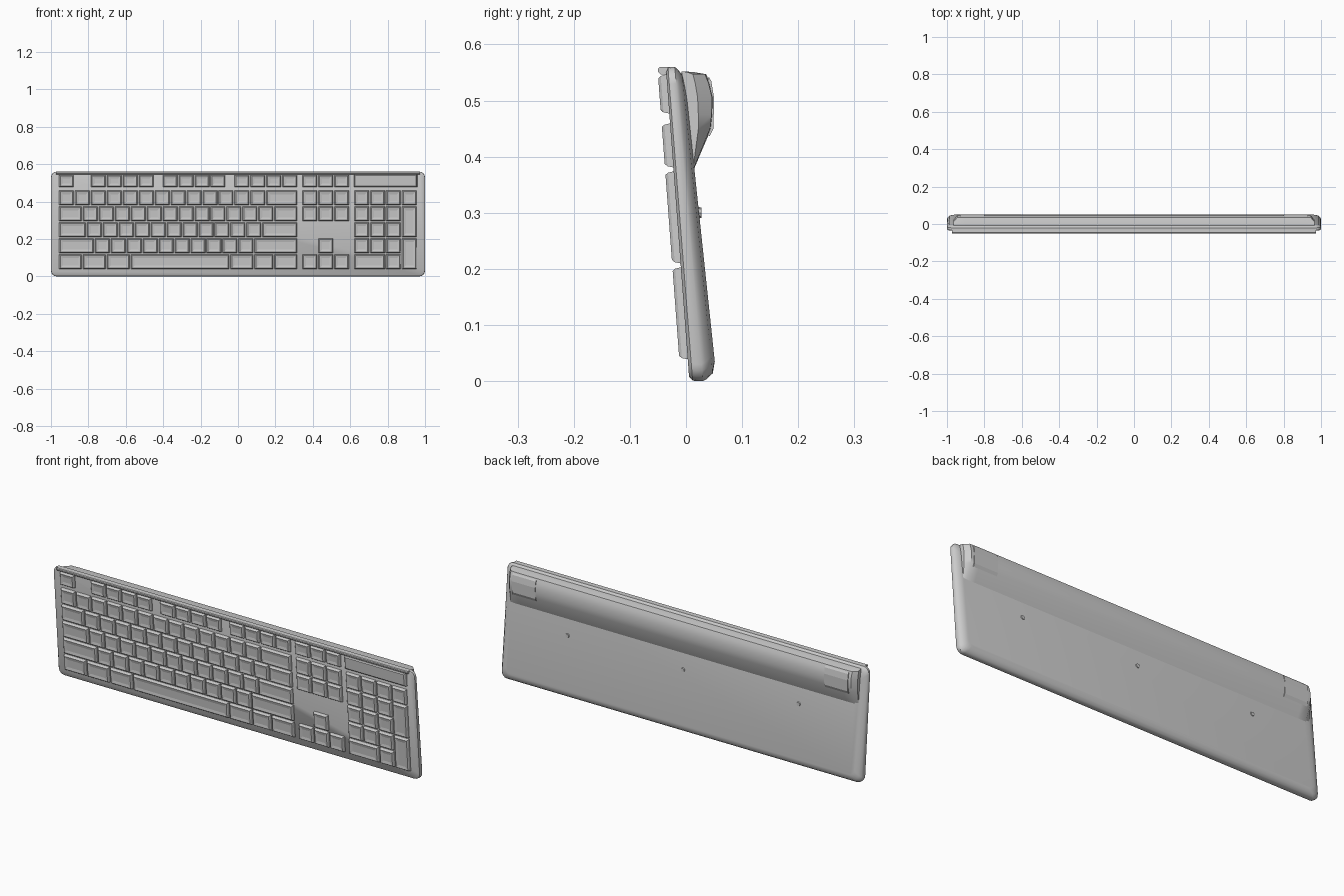
import bpy, bmesh, math

if "Cube" in bpy.data.objects:
    bpy.data.objects.remove(bpy.data.objects["Cube"])

U = 0.0853           # one key unit
X0 = -0.96           # left edge of the key field
front = lambda z: 0.006 - 0.075 * z     # sloping deck plane
back = lambda z: 0.055 - 0.106 * z      # sloping back plane
cap = lambda z: front(z) - 0.015        # key top plane


def finish(name, bm, smooth=None):
    bmesh.ops.recalc_face_normals(bm, faces=bm.faces)
    me = bpy.data.meshes.new(name)
    bm.to_mesh(me)
    bm.free()
    ob = bpy.data.objects.new(name, me)
    bpy.context.collection.objects.link(ob)
    if smooth:
        bpy.context.view_layer.objects.active = ob
        ob.select_set(True)
        bpy.ops.object.shade_smooth_by_angle(angle=math.radians(smooth))
        ob.select_set(False)
    return ob


def loft(bm, rings, close_ends=True):
    loops = [[bm.verts.new(p) for p in r] for r in rings]
    n = len(loops[0])
    for a, b in zip(loops, loops[1:]):
        for i in range(n):
            bm.faces.new((a[i], a[(i + 1) % n], b[(i + 1) % n], b[i]))
    if close_ends:
        bm.faces.new(loops[0])
        bm.faces.new(loops[-1])


def rounded(inset, r=0.03, seg=4):
    # rounded rectangle outline in x and z
    hx, lo, hi = 1 - inset, inset, 0.56 - inset
    pts = []
    for cx, cz, a0 in ((hx - r, hi - r, 0), (r - hx, hi - r, 90),
                       (r - hx, lo + r, 180), (hx - r, lo + r, 270)):
        for i in range(seg + 1):
            a = math.radians(a0 + 90 * i / seg)
            pts.append((cx + r * math.cos(a), cz + r * math.sin(a)))
    return pts


# Case: layered rounded outlines between deck and back planes
bm = bmesh.new()
rings = []
for inset, t in ((0.008, 0), (0.001, 0.12), (0, 0.25), (0, 0.5),
                 (0.004, 0.65), (0.014, 0.88), (0.035, 1)):
    rings.append([(x, front(z) * (1 - t) + back(z) * t, z) for x, z in rounded(inset)])
loft(bm, rings)
finish("case", bm, 35)

# Raised bar along the top edge
bm = bmesh.new()
bar = ((-0.03, 0.545), (-0.046, 0.547), (-0.05, 0.551), (-0.05, 0.557),
       (-0.046, 0.56), (-0.025, 0.56))
loft(bm, [[(x, y, z) for y, z in bar] for x in (-0.972, 0.972)])
finish("top_bar", bm, 35)

# Rear hump
bm = bmesh.new()
hump = ((-0.008, 0.552), (0.012, 0.551), (0.036, 0.547), (0.043, 0.53), (0.049, 0.505),
        (0.048, 0.475), (0.045, 0.45), (0.013, 0.375), (0.0, 0.375))
rings = []
for x, k in ((-0.965, 0.45), (-0.945, 0.95), (-0.9, 1), (0.9, 1), (0.945, 0.95), (0.965, 0.45)):
    rings.append([(x, (back(z) - 0.004) * (1 - k) + y * k, z) for y, z in hump])
loft(bm, rings)
finish("rear_hump", bm, 35)

# Folding feet at both ends of the hump
for side, label in ((-1, "left"), (1, "right")):
    bm = bmesh.new()
    foot = ((0.04, 0.543), (0.045, 0.535), (0.05, 0.505), (0.049, 0.45), (0.042, 0.436), (0.03, 0.45))
    loft(bm, [[(side * x, y, z) for y, z in foot] for x in (0.80, 0.93)])
    finish("folding_foot_" + label, bm)

# Small studs on the back
for i, x in enumerate((-0.64, 0.0, 0.64)):
    bm = bmesh.new()
    rings = []
    for r, h in ((0.012, -0.004), (0.009, 0.004)):
        rings.append([(x + r * math.cos(a * math.pi / 4), back(0.3) + h,
                       0.3 + r * math.sin(a * math.pi / 4)) for a in range(8)])
    loft(bm, rings)
    finish("back_stud_%d" % i, bm)


def block(bm, x0, x1, z0, z1, inset=0.007, dish=True):
    # tapered cap standing on the sloping deck
    rings = []
    spec = [(0, 0), (0.003, 0.75), (inset, 1)]
    if dish:
        spec.append((inset + 0.014, 0.85))
    for d, t in spec:
        rings.append([(x, (front(z) + 0.004) * (1 - t) + cap(z) * t, z)
                      for x, z in ((x0 + d, z0 + d), (x1 - d, z0 + d),
                                   (x1 - d, z1 - d), (x0 + d, z1 - d))])
    loft(bm, rings)


def key_row(bm, start, widths, z0, z1):
    # negative widths are gaps
    x = X0 + start * U
    for w in widths:
        if w > 0:
            block(bm, x + 0.003, x + w * U - 0.003, z0, z1)
        x += abs(w) * U


rows = [(0.038 + 0.0855 * i, 0.118 + 0.0855 * i) for i in range(5)]
top_row = (0.476, 0.543)

# Main typing block
main = ([1.5, 1.5, 1.5, 6.25, 1.5, 1.25, 1.5],
        [2.25] + [1] * 10 + [2.75],
        [1.75] + [1] * 11 + [2.25],
        [1.5] + [1] * 12 + [1.5],
        [1] * 13 + [2])
bm = bmesh.new()
for w, (a, b) in zip(main, rows):
    key_row(bm, 0, w, a, b)
key_row(bm, 0, [1, -1] + ([1] * 4 + [-0.5]) * 3, *top_row)
finish("main_keys", bm)

# Navigation block
bm = bmesh.new()
key_row(bm, 15.25, [1, 1, 1], *rows[0])
key_row(bm, 15.25, [-1, 1, -1], *rows[1])
for r in (rows[3], rows[4], top_row):
    key_row(bm, 15.25, [1, 1, 1], *r)
finish("navigation_keys", bm)

# Number pad with two double height keys
bm = bmesh.new()
key_row(bm, 18.5, [2, 1], *rows[0])
for r in rows[1:4]:
    key_row(bm, 18.5, [1, 1, 1], *r)
key_row(bm, 18.5, [1, 1, 1, 1], *rows[4])
for lo, hi in ((0, 1), (2, 3)):
    key_row(bm, 21.5, [1], rows[lo][0], rows[hi][1])
finish("number_pad_keys", bm)

# Plain indicator panel above the number pad
bm = bmesh.new()
block(bm, X0 + 18.5 * U, X0 + 22.5 * U, 0.476, 0.547, 0.008, False)
finish("indicator_panel", bm)
